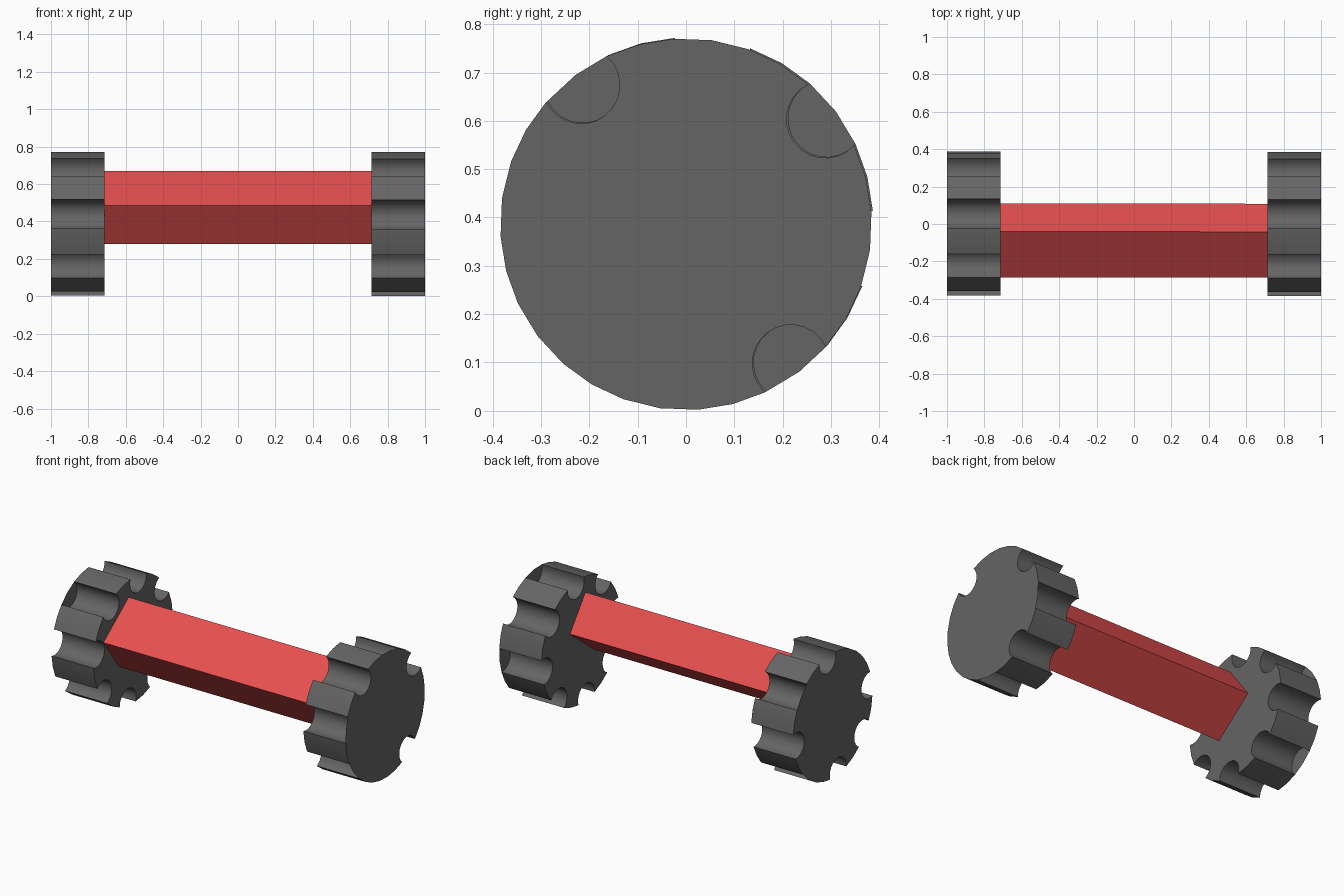
import bpy, bmesh
from math import sin, cos, acos, atan2, radians

if "Cube" in bpy.data.objects:
    bpy.data.objects.remove(bpy.data.objects["Cube"])

R, D, NR = 0.385, 0.361, 0.08          # rim radius, notch offset, notch radius
TILT = radians(37)
HALF = acos((R * R + D * D - NR * NR) / (2 * R * D))   # half angle of a notch at the rim
NOTCHES = range(8)


def outline(open_notches):
    """Wheel outline in (y, z); closed notches follow the rim."""
    pts = []
    a = atan2(R * sin(HALF), R * cos(HALF) - D)
    for k in NOTCHES:
        phi = TILT + k * radians(45)
        if k in open_notches:
            cy, cz = D * cos(phi), D * sin(phi)
            n = 14
            sweep = radians(360) - 2 * a
            for i in range(n + 1):
                t = phi - a - sweep * i / n
                pts.append((cy + NR * cos(t), cz + NR * sin(t)))
        else:
            for i in range(3):
                t = phi - HALF + HALF * i
                pts.append((R * cos(t), R * sin(t)))
        t = phi + radians(22.5)
        pts.append((R * cos(t), R * sin(t)))
    return pts


def finish(bm, name, color, smooth):
    bmesh.ops.remove_doubles(bm, verts=bm.verts, dist=1e-5)
    bmesh.ops.recalc_face_normals(bm, faces=bm.faces)
    me = bpy.data.meshes.new(name)
    bm.to_mesh(me)
    bm.free()
    ob = bpy.data.objects.new(name, me)
    bpy.context.collection.objects.link(ob)
    if color:
        mat = bpy.data.materials.new(name + "_paint")
        mat.diffuse_color = color
        mat.use_nodes = True
        mat.node_tree.nodes["Principled BSDF"].inputs["Base Color"].default_value = mat.diffuse_color
        me.materials.append(mat)
    if smooth:
        bpy.ops.object.select_all(action='DESELECT')
        ob.select_set(True)
        bpy.context.view_layer.objects.active = ob
        bpy.ops.object.shade_smooth_by_angle(angle=radians(30))
    return ob


def ring(bm, x, pts, y0, z0):
    return [bm.verts.new((x, y0 + y, z0 + z)) for y, z in pts]


def wheel(name, x_in, x_out, y0, z0, outer_open):
    bm = bmesh.new()
    full = outline(NOTCHES)
    a = ring(bm, x_in, full, y0, z0)
    b = ring(bm, x_out, full, y0, z0)
    for i in range(len(a)):
        j = (i + 1) % len(a)
        bm.faces.new((a[i], a[j], b[j], b[i]))
    bm.faces.new(a)
    # outer face covers the ends of some notches
    bm.faces.new(ring(bm, x_out, outline(outer_open), y0, z0))
    finish(bm, name, (0.13, 0.13, 0.13, 1), True)


# notched wheels
wheel("right_wheel", 0.713, 1.0, 0.0, 0.386, {0, 2, 6})
wheel("left_wheel", -0.715, -1.0, 0.003, 0.388, {1, 3, 4, 5, 7})

# tilted rectangular bar running into both wheels
bm = bmesh.new()
section = [(-0.285, 0.485), (-0.04, 0.67), (0.11, 0.47), (-0.135, 0.28)]
p = ring(bm, -0.8, section, 0, 0)
q = ring(bm, 0.81, section, -0.002, 0)
for i in range(4):
    j = (i + 1) % 4
    bm.faces.new((p[i], p[j], q[j], q[i]))
bm.faces.new(p)
bm.faces.new(q)
finish(bm, "bar", (0.8, 0.08, 0.08, 1), False)
